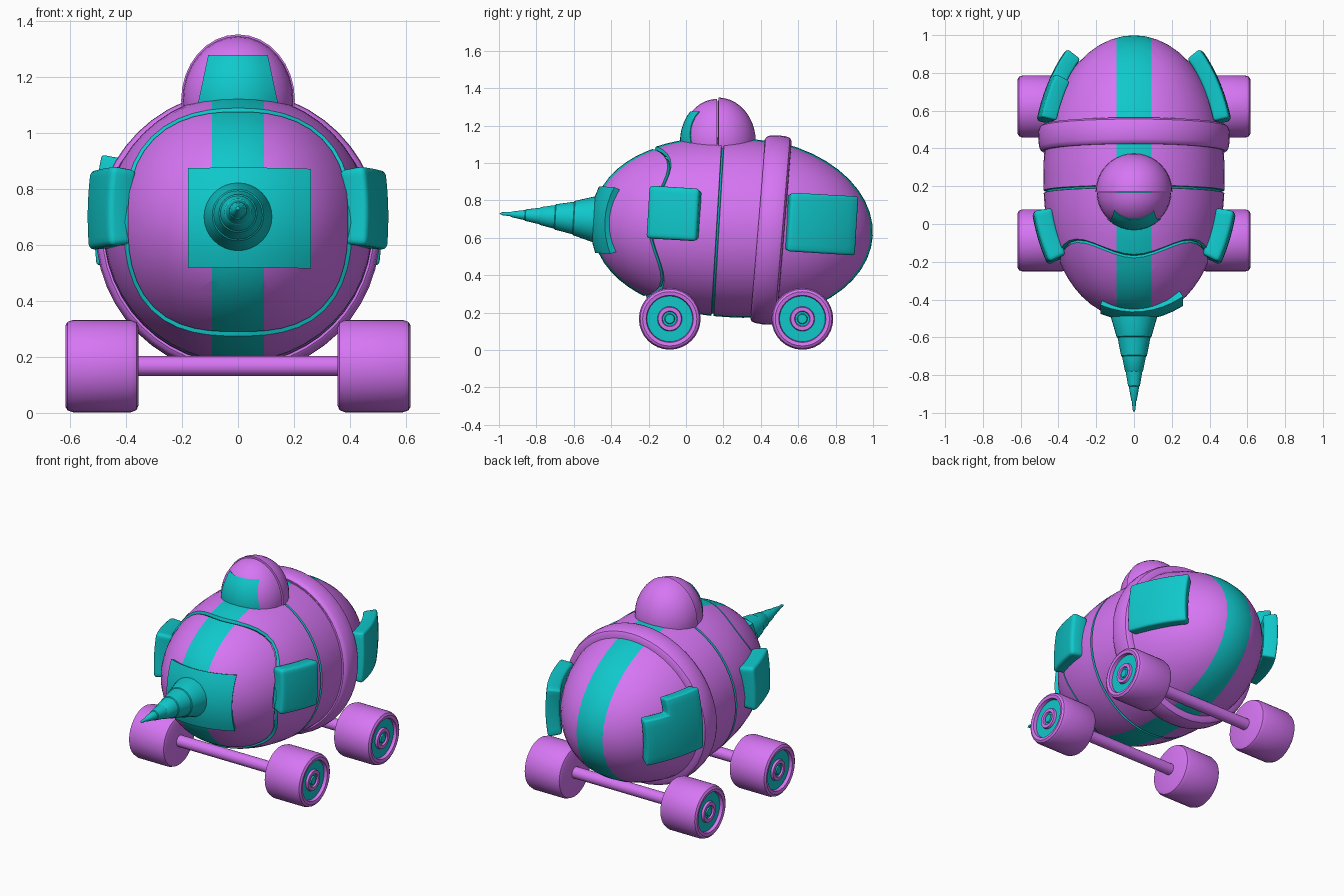
import bpy, bmesh, math
from mathutils import Vector, Matrix

if "Cube" in bpy.data.objects:
    bpy.data.objects.remove(bpy.data.objects["Cube"])


def material(name, col):
    m = bpy.data.materials.new(name)
    m.diffuse_color = (*col, 1)
    m.use_nodes = True
    m.node_tree.nodes["Principled BSDF"].inputs["Base Color"].default_value = m.diffuse_color
    return m


PINK = material("violet", (0.68, 0.18, 0.91))
TEAL = material("teal", (0.005, 0.58, 0.6))
# hull axis is y, nose slightly raised
HULL = (Matrix.Translation((0, .25, .655)) @ Matrix.Rotation(-math.atan(.06), 4, 'X')
        @ Matrix.Translation((0, -.25, 0)))


def finish(bm, name, M):
    bmesh.ops.transform(bm, matrix=M, verts=bm.verts)
    bmesh.ops.recalc_face_normals(bm, faces=bm.faces)
    me = bpy.data.meshes.new(name)
    bm.to_mesh(me)
    bm.free()
    ob = bpy.data.objects.new(name, me)
    bpy.context.collection.objects.link(ob)
    me.materials.append(PINK)
    me.materials.append(TEAL)
    bpy.ops.object.select_all(action='DESELECT')
    ob.select_set(True)
    bpy.context.view_layer.objects.active = ob
    bpy.ops.object.shade_smooth_by_angle(angle=math.radians(35))
    return ob


def lathe(name, prof, M=HULL, seg=32, teal=None, stripe=None, closed=False):
    """Revolve (t, r) points round the y axis; prof may depend on the angle."""
    bm = bmesh.new()
    cols = []
    for i in range(seg):
        a = 2 * math.pi * i / seg
        pts = prof(a) if callable(prof) else prof
        cols.append([bm.verts.new((r * math.cos(a), t, r * math.sin(a))) for t, r in pts])
    n = len(cols[0])
    for i in range(seg):
        A, B = cols[i], cols[(i + 1) % seg]
        for j in range(n if closed else n - 1):
            k = (j + 1) % n
            f = bm.faces.new((A[j], A[k], B[k], B[j]))
            f.material_index = int(bool(teal and teal(j)))
    bmesh.ops.remove_doubles(bm, verts=bm.verts, dist=1e-5)
    if stripe:
        for s in (-stripe, stripe):
            bmesh.ops.bisect_plane(bm, geom=bm.verts[:] + bm.edges[:] + bm.faces[:],
                                   plane_co=(s, 0, 0), plane_no=(1, 0, 0))
        for f in bm.faces:
            if abs(f.calc_center_median().x) < stripe:
                f.material_index = 1
    return finish(bm, name, M)


def patch(name, centre, radii, axis, sign, u, v, off, thick, bevel=0, taper=0, keep=None,
          M=HULL, n=8):
    """Plate following an ellipsoid, spanning ranges u and v seen along the axis."""
    c, R = Vector(centre), Vector(radii)

    def normal(p):
        d = p - c
        return Vector([d[i] / R[i] ** 2 for i in range(3)]).normalized()

    bm = bmesh.new()
    ua = 1 - axis
    g = {}
    for i in range(n + 1):
        for j in range(n + 1):
            p = Vector((0, 0, v[0] + (v[1] - v[0]) * j / n))
            p[ua] = (u[0] + (u[1] - u[0]) * i / n) * (1 - taper * j / n)
            k = 1 - sum(((p[a] - c[a]) / R[a]) ** 2 for a in (ua, 2))
            p[axis] = c[axis] + sign * R[axis] * math.sqrt(max(k, .01))
            g[i, j] = bm.verts.new(p + normal(p) * off)
    for i in range(n):
        for j in range(n):
            if keep is None or keep(i, j):
                bm.faces.new((g[i, j], g[i + 1, j], g[i + 1, j + 1], g[i, j + 1]))
    bmesh.ops.delete(bm, geom=[w for w in bm.verts if not w.link_faces], context='VERTS')
    ret = bmesh.ops.extrude_face_region(bm, geom=bm.faces[:], use_keep_orig=True)
    for w in ret['geom']:
        if isinstance(w, bmesh.types.BMVert):
            w.co += normal(w.co) * thick
    bmesh.ops.recalc_face_normals(bm, faces=bm.faces)
    if bevel:
        es = [e for e in bm.edges if e.is_manifold and e.calc_face_angle() > .9]
        bmesh.ops.bevel(bm, geom=es, offset=bevel, segments=3, profile=.5, affect='EDGES')
    for f in bm.faces:
        f.material_index = 1
    return finish(bm, name, M)


# hull outlines: slightly blunt super-ellipse
P = 2.2


def hull_r(t, R=.48):
    return R * max(0, 1 - abs((t - .25) / .75) ** P) ** (1 / P)


def hull_t(r, R=.472):
    return .25 - .75 * max(0, 1 - (r / R) ** P) ** (1 / P)


def square(a):  # rounded-square seam between nose and shell
    n = 2.58
    return .393 / (abs(math.cos(a)) ** n + abs(math.sin(a)) ** n) ** (1 / n)


def nose(a):
    r = square(a)
    pts = [(hull_t(q), q) for q in (r * math.sin(k * math.pi / 20) for k in range(11))]
    t = pts[-1][0]
    return pts + [(t + .008, r - .008), (t + .03, r - .03)]


def shell(a):
    r = square(a)
    t0 = hull_t(r) + .012
    pts = [(t0 + .03, r - .03), (t0, r - .004), (t0 + .006, hull_r(t0 + .006))]
    for k in range(1, 7):
        t = t0 + .006 + (.157 - t0) * k / 6
        pts.append((t, hull_r(t)))
    pts += [(.166, .465), (.174, .465)]
    return pts + [(t, hull_r(t)) for t in (.177, .25, .33, .41)]


lathe("nose_cap", nose, seg=48, stripe=.093, teal=lambda j: j >= 10)
lathe("middle_shell", shell, seg=48, stripe=.093, teal=lambda j: j < 2 or 8 <= j <= 10)
rear = [(.3 + .7 * math.cos(k * math.pi / 24), .485 * math.sin(k * math.pi / 24))
        for k in range(12)]
lathe("rear_shell", rear, seg=48, stripe=.093)
LEAN = (Matrix.Translation((0, .45, 0)) @ Matrix.Rotation(math.radians(-1.3), 4, 'X')
        @ Matrix.Translation((0, -.45, 0)))
lathe("hull_band", [(.385, .45), (.385, .485), (.393, .496), (.41, .503), (.45, .507), (.495, .505),
                    (.515, .498), (.525, .483), (.527, .44)], HULL @ LEAN, seg=48, closed=True)

# drill with stepped cone
lathe("drill", [(-.40, 0), (-.40, .125), (-.50, .121), (-.60, .092), (-.604, .087), (-.70, .068),
                (-.704, .063), (-.78, .048), (-.784, .044), (-.86, .031), (-.864, .027),
                (-.935, .015), (-.94, .011), (-.985, .008), (-1, 0)], teal=lambda j: True)

# plates on the hull, a little flatter than the hull itself
BODY = ((0, .25, .03), (.485, .75, .8))
TAIL = ((0, .3, .03), (.49, .78, .8))
patch("nose_plate", (0, .25, 0), (.58, .75, .58), 1, -1, (-.175, .255), (-.176, .174), -.06, .072)
for s, side in ((1, "right"), (-1, "left")):
    patch(side + "_front_plate", *BODY, 0, s, (-.183, .07), (-.08, .19), -.03, .1, .02)
patch("right_rear_plate", *TAIL, 0, 1, (.54, .885), (-.105, .2), -.035, .085, .015)
patch("left_rear_plate", *TAIL, 0, -1, (.54, .885), (-.105, .275), -.035, .085, .012,
      keep=lambda i, j: i < 5 or j < 6)

# cockpit dome, in two halves with a seam
DOME = Matrix.Translation((0, .17, 1.115)) @ Matrix.Scale(1.16, 4, (0, 0, 1))


def arc(R, a0, a1, n=10):
    return [(-R * math.cos(a0 + (a1 - a0) * k / n), R * math.sin(a0 + (a1 - a0) * k / n))
            for k in range(n + 1)]


lathe("dome_front", arc(.197, 0, math.pi / 2 - .02) + [(-.002, .18)], DOME)
lathe("dome_rear", [(.002, .18)] + arc(.203, math.pi / 2 + .015, math.pi), DOME)
patch("dome_window", (0, 0, 0), (.197,) * 3, 1, -1, (-.142, .142), (-.02, .136), -.01, .015,
      taper=.27, M=DOME)

# wheels and axles
WHEEL = [(.355, 0), (.355, .14), (.362, .157), (.382, .165), (.588, .165), (.608, .158),
         (.616, .145), (.612, .126), (.592, .122), (.592, .066), (.606, .062), (.606, .042),
         (.596, .038), (.596, .028), (.604, .024), (.604, 0)]
TO_X = Matrix.Rotation(-math.pi / 2, 4, 'Z')
for y, end in ((-.087, "front"), (.622, "rear")):
    T = Matrix.Translation((0, y, .167))
    lathe(end + "_axle", [(-.37, 0), (-.37, .036), (.37, .036), (.37, 0)],
          T @ TO_X, seg=20)
    for s, side in ((1, "right"), (-1, "left")):
        lathe(f"{end}_{side}_wheel", WHEEL, T @ Matrix.Scale(s, 4, (1, 0, 0)) @ TO_X,
              teal=lambda j: j == 8 or j >= 12)
